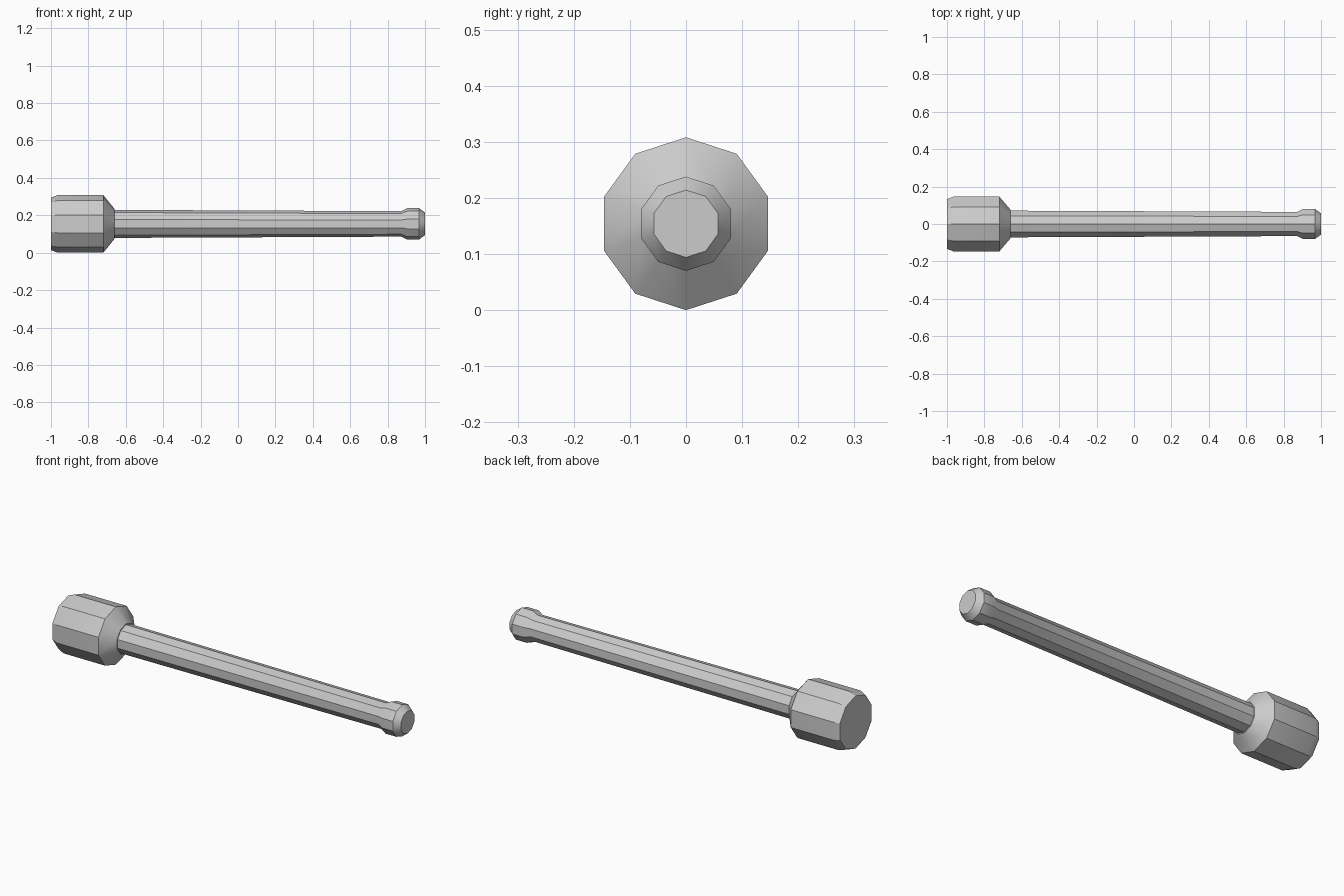
import bpy, bmesh, math

if "Cube" in bpy.data.objects:
    bpy.data.objects.remove(bpy.data.objects["Cube"])

SIDES = 10
AXIS_Z = 0.154


def lathe_x(name, profile):
    """Ten-sided closed solid around the long axis from (x, radius) points."""
    bm = bmesh.new()
    rings = []
    for x, r in profile:
        ring = []
        for i in range(SIDES):
            a = 2 * math.pi * i / SIDES
            ring.append(bm.verts.new((x, r * math.sin(a), AXIS_Z + r * math.cos(a))))
        rings.append(ring)
    for a, b in zip(rings, rings[1:]):
        for i in range(SIDES):
            j = (i + 1) % SIDES
            bm.faces.new((a[i], a[j], b[j], b[i]))
    bm.faces.new(rings[0])
    bm.faces.new(rings[-1])
    bmesh.ops.recalc_face_normals(bm, faces=bm.faces)
    mesh = bpy.data.meshes.new(name)
    bm.to_mesh(mesh)
    bm.free()
    ob = bpy.data.objects.new(name, mesh)
    bpy.context.collection.objects.link(ob)
    bpy.ops.object.select_all(action='DESELECT')
    ob.select_set(True)
    bpy.context.view_layer.objects.active = ob
    bpy.ops.object.shade_smooth_by_angle(angle=math.radians(30))
    return ob


# heavy head: bevelled back rim, straight drum, cone down to the shaft
lathe_x("head", [(-1.0, 0.14), (-0.965, 0.154), (-0.72, 0.154), (-0.66, 0.08)])

# slightly tapered handle flaring into a bevelled end knob
lathe_x("handle", [(-0.68, 0.075), (0.872, 0.068), (0.904, 0.084),
                   (0.968, 0.084), (1.0, 0.06)])
